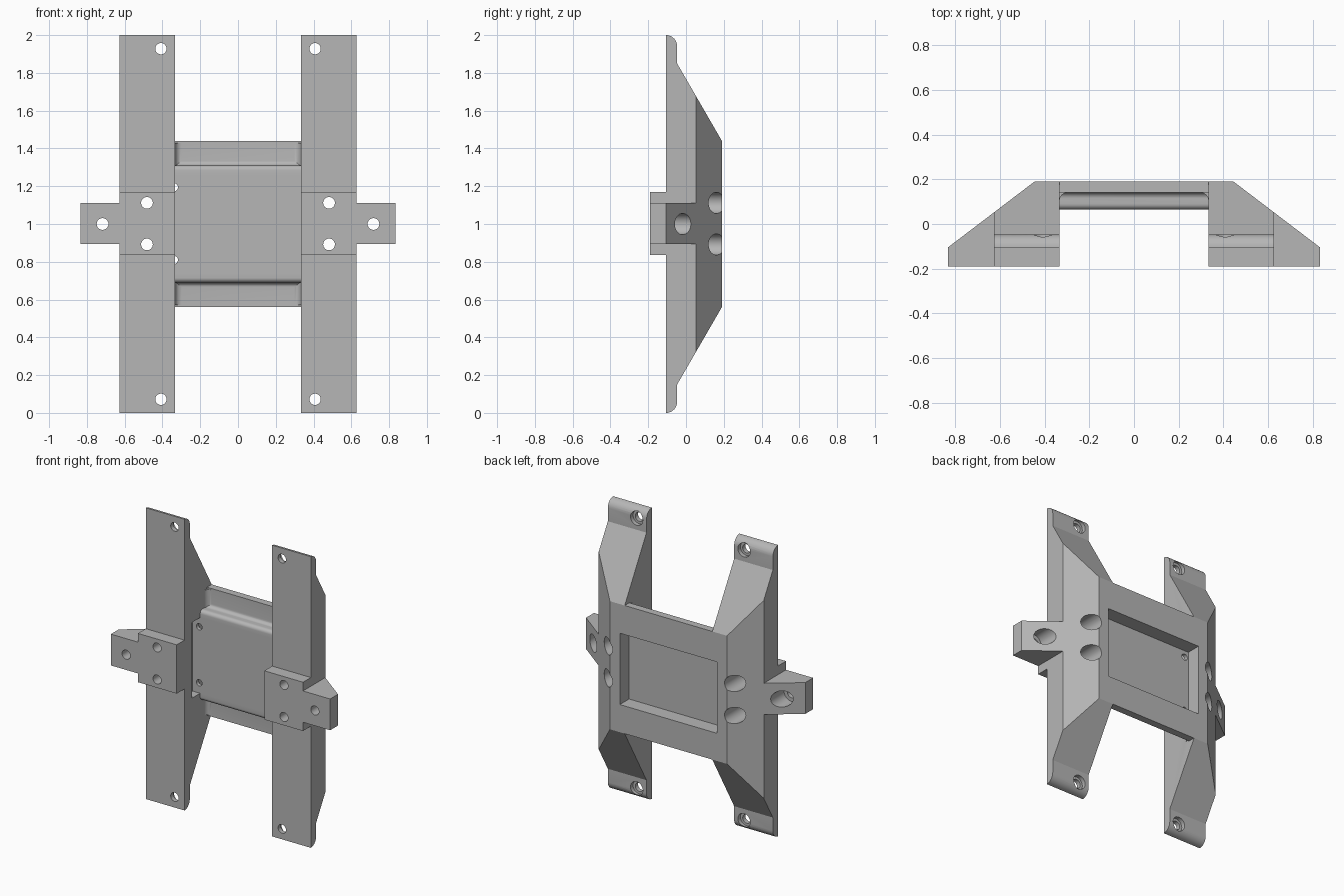
import bpy, bmesh, math
from mathutils import Vector, Matrix

if "Cube" in bpy.data.objects:
    bpy.data.objects.remove(bpy.data.objects["Cube"], do_unlink=True)

grey = bpy.data.materials.new("matte_grey")
grey.use_nodes = True
colour = (0.47, 0.47, 0.47, 1)
grey.diffuse_color = colour
grey.node_tree.nodes["Principled BSDF"].inputs["Base Color"].default_value = colour


def make(name, bm):
    bmesh.ops.recalc_face_normals(bm, faces=bm.faces)
    mesh = bpy.data.meshes.new(name)
    bm.to_mesh(mesh)
    bm.free()
    mesh.materials.append(grey)
    obj = bpy.data.objects.new(name, mesh)
    bpy.context.collection.objects.link(obj)
    return obj


def prism(points, depth):
    bm = bmesh.new()
    face = bm.faces.new([bm.verts.new(p) for p in points])
    new = bmesh.ops.extrude_face_region(bm, geom=[face])["geom"]
    bmesh.ops.translate(bm, vec=depth, verts=[v for v in new if isinstance(v, bmesh.types.BMVert)])
    return bm


def prism_x(profile, x0, x1):
    return prism([(x0, y, z) for y, z in profile], (x1 - x0, 0, 0))


def prism_z(outline, z0, z1):
    return prism([(x, y, z0) for x, y in outline], (0, 0, z1 - z0))


def box(x0, x1, y0, y1, z0, z1):
    return prism_z([(x0, y0), (x1, y0), (x1, y1), (x0, y1)], z0, z1)


def cylinder(x, z, radius, y0, y1):
    bm = bmesh.new()
    turn = Matrix.Translation((x, (y0 + y1) / 2, z)) @ Matrix.Rotation(math.pi / 2, 4, "X")
    bmesh.ops.create_cone(bm, cap_ends=True, segments=32, radius1=radius, radius2=radius,
                          depth=y1 - y0, matrix=turn)
    return bm


def flipped(bm):
    bmesh.ops.scale(bm, vec=(-1, 1, 1), verts=bm.verts)
    return bm


def combine(target, bm, operation):
    helper = make("helper", bm)
    mod = target.modifiers.new(operation.lower(), "BOOLEAN")
    mod.operation, mod.solver, mod.object = operation, "EXACT", helper
    bpy.context.view_layer.objects.active = target
    bpy.ops.object.modifier_apply(modifier=mod.name)
    bpy.data.objects.remove(helper, do_unlink=True)


def arc(cy, cz, r, a0, a1, n=6):
    angles = [math.radians(a0 + (a1 - a0) * i / n) for i in range(n + 1)]
    return [(cy + r * math.cos(a), cz + r * math.sin(a)) for a in angles]


def mirrored_z(half):
    return half + [(y, 2 - z) for y, z in reversed(half)]


FRONT, BACK, IN, OUT, TIP = -0.105, 0.19, 0.333, 0.627, 0.833


# Side rail: rounded ends, sloped back, chamfered outer edge
def rail():
    half = [(FRONT, 0)] + arc(FRONT, 0.058, 0.058, -80, 0) + [(-0.047, 0.15), (BACK, 0.56)]
    bm = prism_x(mirrored_z(half), IN, OUT)
    bmesh.ops.bisect_plane(bm, geom=bm.verts[:] + bm.edges[:] + bm.faces[:],
                           plane_co=(0.445, BACK, 1), plane_no=(0.295, 0.388, 0), clear_outer=True)
    bmesh.ops.holes_fill(bm, edges=bm.edges)
    return bm


# Mounting tab and the pad in front of the rail
def tab():
    return prism_z([(IN + 0.05, -0.19), (TIP, -0.19), (TIP, FRONT), (0.47, 0.171), (IN + 0.05, 0.171)],
                   0.895, 1.11)


def pad():
    return box(IN, OUT, -0.19, 0, 0.835, 1.17)


# Concave corner between the plate lip and the rail
def corner():
    curve = [(IN - 0.035 + x, 0.105 + y) for x, y in arc(0, 0, 0.035, 0, 90)]
    return prism_z(curve + [(IN - 0.035, 0.17), (IN + 0.02, 0.17), (IN + 0.02, 0.105)], 0.57, 1.43)


# Centre plate with a raised front panel and thin top and bottom lips
plate = [(BACK, 0.56), (0.14, 0.56)] + arc(0.115, 0.665, 0.025, 0, 90)
plate += [(y, z) for y, z in reversed(arc(0.09, 0.715, 0.025, 180, 270))]
frame = make("bracket_frame", prism_x(mirrored_z(plate), -IN - 0.01, IN + 0.01))

for part in (rail, tab, pad, corner):
    combine(frame, part(), "UNION")
    combine(frame, flipped(part()), "UNION")

# Back pocket and the slots undercutting the rails
combine(frame, box(-0.37, 0.37, 0.09, 0.3, 0.75, 1.24), "DIFFERENCE")
combine(frame, box(-0.39, 0.39, -0.023, 0.065, 0.74, 1.26), "DIFFERENCE")

# Screw holes: x, z, hole radius, bore radius, bore floor
holes = [(0.408, 0.072, 0.03, 0.047, -0.075), (0.408, 1.928, 0.03, 0.047, -0.075),
         (0.482, 0.892, 0.031, 0.056, -0.06), (0.482, 1.112, 0.031, 0.056, -0.06),
         (0.717, 1.0, 0.031, 0.056, -0.12)]
for side in (1, -1):
    for x, z, r, bore, floor in holes:
        combine(frame, cylinder(side * x, z, r, -0.3, 0.3), "DIFFERENCE")
        combine(frame, cylinder(side * x, z, bore, floor, 0.3), "DIFFERENCE")

# Two small holes through the panel floor
for z in (0.81, 1.195):
    combine(frame, cylinder(-0.34, z, 0.022, 0.03, 0.15), "DIFFERENCE")

bpy.context.view_layer.objects.active = frame
frame.select_set(True)
bpy.ops.object.shade_smooth_by_angle(angle=math.radians(25))
